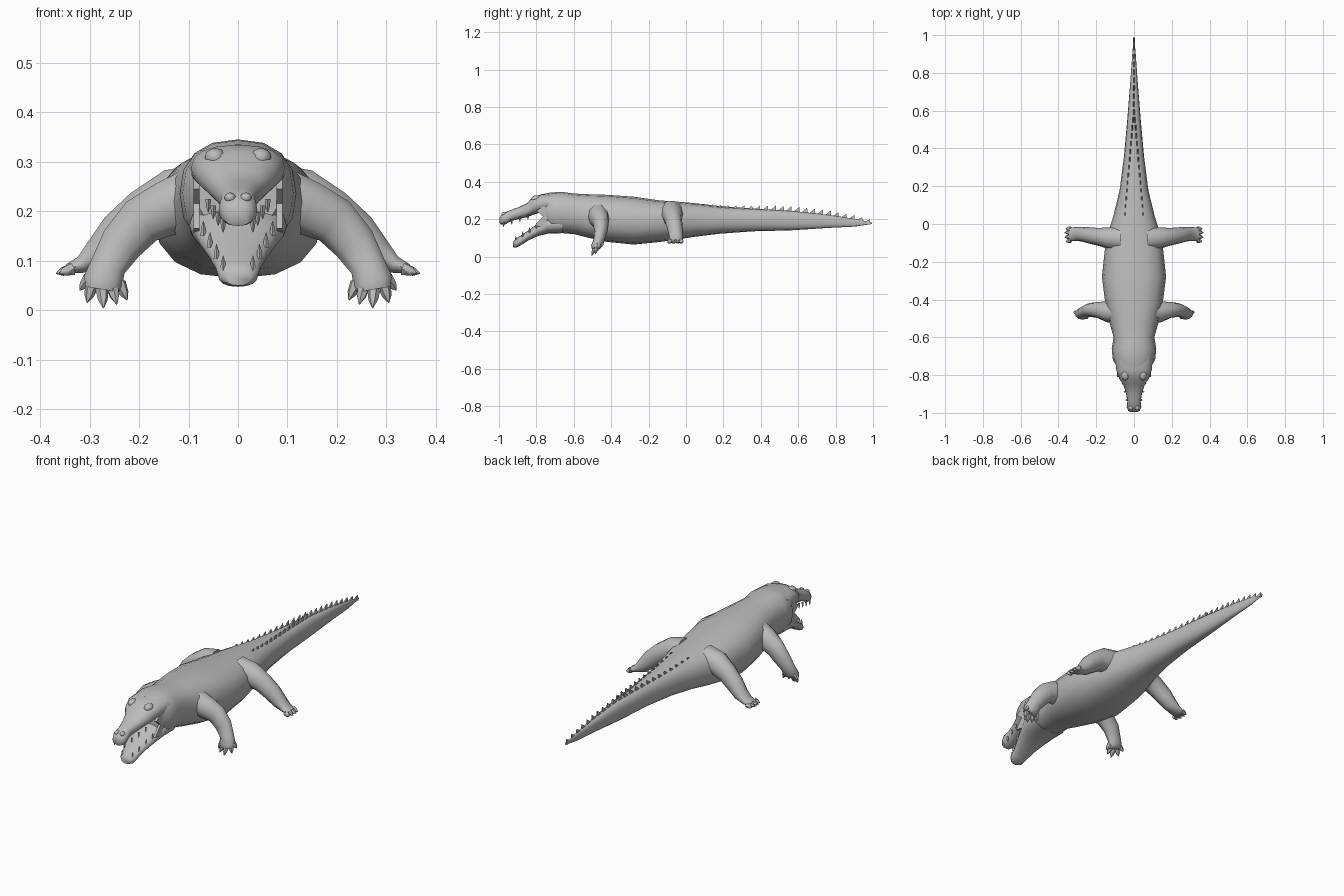
import bpy, bmesh
from math import sin, cos, pi
from mathutils import Vector

cube = bpy.data.objects.get("Cube")
if cube:
    bpy.data.objects.remove(cube, do_unlink=True)

hide = bpy.data.materials.new("grey_hide")
hide.use_nodes = True
hide.diffuse_color = (0.5, 0.5, 0.5, 1)
hide.node_tree.nodes["Principled BSDF"].inputs["Base Color"].default_value = (0.5, 0.5, 0.5, 1)


def finish(name, bm, angle=50):
    bmesh.ops.recalc_face_normals(bm, faces=bm.faces)
    mesh = bpy.data.meshes.new(name)
    bm.to_mesh(mesh)
    bm.free()
    mesh.materials.append(hide)
    ob = bpy.data.objects.new(name, mesh)
    bpy.context.collection.objects.link(ob)
    bpy.ops.object.select_all(action='DESELECT')
    ob.select_set(True)
    bpy.context.view_layer.objects.active = ob
    bpy.ops.object.shade_smooth_by_angle(angle=angle * pi / 180)
    return ob


def loft(bm, rings):
    loops = [[bm.verts.new(p) for p in ring] for ring in rings]
    n = len(loops[0])
    for a, b in zip(loops, loops[1:]):
        for i in range(n):
            j = (i + 1) % n
            bm.faces.new((a[i], a[j], b[j], b[i]))
    bm.faces.new(loops[0])
    bm.faces.new(loops[-1])


def power(v, e):
    return abs(v) ** e * (1 if v >= 0 else -1)


def section(y, w, low, high, e=0.85, n=16):
    # Rounded upright cross-section
    mid, r = (low + high) / 2, (high - low) / 2
    return [Vector((w * power(cos(t), e), y, mid + r * power(sin(t), e)))
            for t in (2 * pi * i / n for i in range(n))]


def lofted(name, rows, e=0.85):
    bm = bmesh.new()
    loft(bm, [section(*row, e=e) for row in rows])
    return finish(name, bm)


def cone(bm, base, tip, r, n=6):
    base, tip = Vector(base), Vector(tip)
    q = (tip - base).to_track_quat('Z', 'Y')
    loft(bm, [[p + q @ Vector((s * cos(2 * pi * i / n), s * sin(2 * pi * i / n), 0))
               for i in range(n)] for p, s in ((base, r), (base.lerp(tip, 0.6), r * 0.7), (tip, r * 0.08))])


# Trunk and tail: y, half width, underside, top
TRUNK = [(-0.76, 0.085, 0.16, 0.335), (-0.72, 0.112, 0.13, 0.343), (-0.66, 0.118, 0.125, 0.345),
         (-0.6, 0.108, 0.12, 0.337), (-0.52, 0.13, 0.1, 0.333), (-0.42, 0.152, 0.078, 0.33),
         (-0.28, 0.17, 0.064, 0.32), (-0.14, 0.155, 0.078, 0.3), (-0.04, 0.135, 0.092, 0.293),
         (0.04, 0.11, 0.105, 0.286), (0.18, 0.076, 0.122, 0.27), (0.36, 0.053, 0.135, 0.257),
         (0.56, 0.035, 0.14, 0.245), (0.76, 0.019, 0.153, 0.223), (0.9, 0.009, 0.16, 0.202),
         (0.995, 0.001, 0.174, 0.182)]
lofted("trunk_and_tail", TRUNK)

# Upper jaw with raised brow and blunt snout
lofted("upper_jaw", [(-0.7, 0.1, 0.24, 0.335), (-0.77, 0.095, 0.238, 0.334), (-0.82, 0.078, 0.222, 0.318),
                     (-0.85, 0.057, 0.21, 0.285), (-0.9, 0.042, 0.2, 0.262), (-0.94, 0.035, 0.187, 0.248),
                     (-0.97, 0.039, 0.17, 0.235), (-0.99, 0.03, 0.17, 0.22), (-0.996, 0.016, 0.18, 0.208)])

# Lower jaw, dropped open
lofted("lower_jaw", [(-0.66, 0.1, 0.125, 0.22), (-0.74, 0.098, 0.122, 0.22), (-0.79, 0.08, 0.11, 0.178),
                     (-0.84, 0.06, 0.088, 0.142), (-0.88, 0.046, 0.062, 0.115), (-0.91, 0.04, 0.047, 0.095),
                     (-0.925, 0.025, 0.05, 0.08)])

# Skin webs at the mouth corners
bm = bmesh.new()
for s in (-1, 1):
    loft(bm, [[Vector((s * x, y, z)) for y, z in ((-0.72, 0.3), (-0.8, 0.245), (-0.765, 0.215), (-0.81, 0.165),
                                                 (-0.72, 0.15))] for x in (0.078, 0.09)])
finish("mouth_corners", bm)

# Brow bumps and nostrils
bm = bmesh.new()
for s in (-1, 1):
    for x, y, z, r in ((0.046, -0.8, 0.308, 0.022), (0.016, -0.972, 0.227, 0.012)):
        made = bmesh.ops.create_icosphere(bm, subdivisions=2, radius=r)
        for v in made["verts"]:
            v.co = Vector((s * x + v.co.x, y + v.co.y * 1.3, z + v.co.z * 0.9))
finish("brows_and_nostrils", bm)

# Teeth along both jaws
bm = bmesh.new()
for s in (-1, 1):
    for k in range(4):
        f = k / 3
        x, y, z = s * (0.03 + 0.03 * f), -0.975 + 0.13 * f, 0.185 + 0.04 * f
        cone(bm, (x, y, z), (x, y, z - 0.028), 0.006, 4)
        x, y, z = s * (0.03 + 0.04 * f), -0.91 + 0.11 * f, 0.08 + 0.07 * f
        cone(bm, (x, y, z), (x, y, z + 0.03), 0.006, 4)
finish("teeth", bm)


def limb(name, path, toes, side, n=10):
    # path rows: x, y, z, depth radius, thickness radius
    bm = bmesh.new()
    rings = []
    for i, (x, y, z, ry, rn) in enumerate(path):
        a, b = path[max(i - 1, 0)], path[min(i + 1, len(path) - 1)]
        d = Vector((b[0] - a[0], 0, b[2] - a[2])).normalized()
        up = Vector((-d.z, 0, d.x))
        rings.append([Vector((x, y, z)) + up * rn * sin(t) + Vector((0, ry * cos(t), 0))
                      for t in (2 * pi * k / n for k in range(n))])
    loft(bm, rings)
    for base, tip in toes:
        cone(bm, base, tip, 0.014)
    for v in bm.verts:
        v.co.x *= side
    finish(name, bm)


FRONT = [(0.09, -0.47, 0.22, 0.06, 0.07), (0.145, -0.465, 0.205, 0.055, 0.058), (0.195, -0.455, 0.18, 0.042, 0.052),
         (0.235, -0.455, 0.135, 0.036, 0.046), (0.262, -0.465, 0.09, 0.03, 0.038), (0.272, -0.475, 0.06, 0.032, 0.042),
         (0.275, -0.482, 0.042, 0.022, 0.036)]
FRONT_TOES = [((0.3, -0.47, 0.065), (0.32, -0.465, 0.04)), ((0.295, -0.48, 0.05), (0.305, -0.485, 0.015)),
              ((0.275, -0.485, 0.045), (0.272, -0.505, 0.004)), ((0.255, -0.485, 0.05), (0.245, -0.5, 0.012)),
              ((0.24, -0.475, 0.055), (0.224, -0.48, 0.02))]
REAR = [(0.07, -0.08, 0.225, 0.07, 0.075), (0.135, -0.075, 0.225, 0.057, 0.062), (0.19, -0.068, 0.195, 0.047, 0.052),
        (0.24, -0.06, 0.155, 0.043, 0.046), (0.28, -0.054, 0.115, 0.038, 0.035), (0.315, -0.053, 0.092, 0.036, 0.019),
        (0.345, -0.055, 0.083, 0.036, 0.01)]
REAR_TOES = [((0.335, -0.055 + 0.022 * k, 0.083), (0.372 - 0.008 * abs(k), -0.058 + 0.026 * k, 0.074))
             for k in (-1.4, -0.5, 0.5, 1.3)]
for side, label in ((1, "left"), (-1, "right")):
    limb("front_leg_" + label, FRONT, FRONT_TOES, side)
    limb("rear_leg_" + label, REAR, REAR_TOES, side)


def back_height(y, x):
    # Height of the back at a given point on the tail
    for a, b in zip(TRUNK, TRUNK[1:]):
        if a[0] <= y <= b[0]:
            f = (y - a[0]) / (b[0] - a[0])
            w, low, high = (a[k] + (b[k] - a[k]) * f for k in (1, 2, 3))
            return (low + high) / 2 + (high - low) / 2 * max(0, 1 - (x / w) ** 2) ** 0.5
    return TRUNK[-1][3]


# Tail crest: two rows of scutes that merge into one
bm = bmesh.new()
step = 0.042
for k in range(23):
    y = 0.02 + step * k
    x = max(0, 0.05 * (1 - y / 0.58))
    h = 0.012 + 0.014 * min(1, y / 0.5) * min(1, (1.02 - y) / 0.3)
    for s in ((-1, 1) if x > 0 else (1,)):
        z0, z1 = back_height(y, x), back_height(y + step, x)
        front, back, tip = (y, z0 - 0.012), (y + step, z1 - 0.012), (y + step * 0.95, z1 + h)
        loft(bm, [[Vector((s * x + d, *p)) for p in (front, back)] + [Vector((s * x + d * 0.3, *tip))]
                  for d in (-0.005, 0.005)])
finish("tail_crest", bm, 30)
